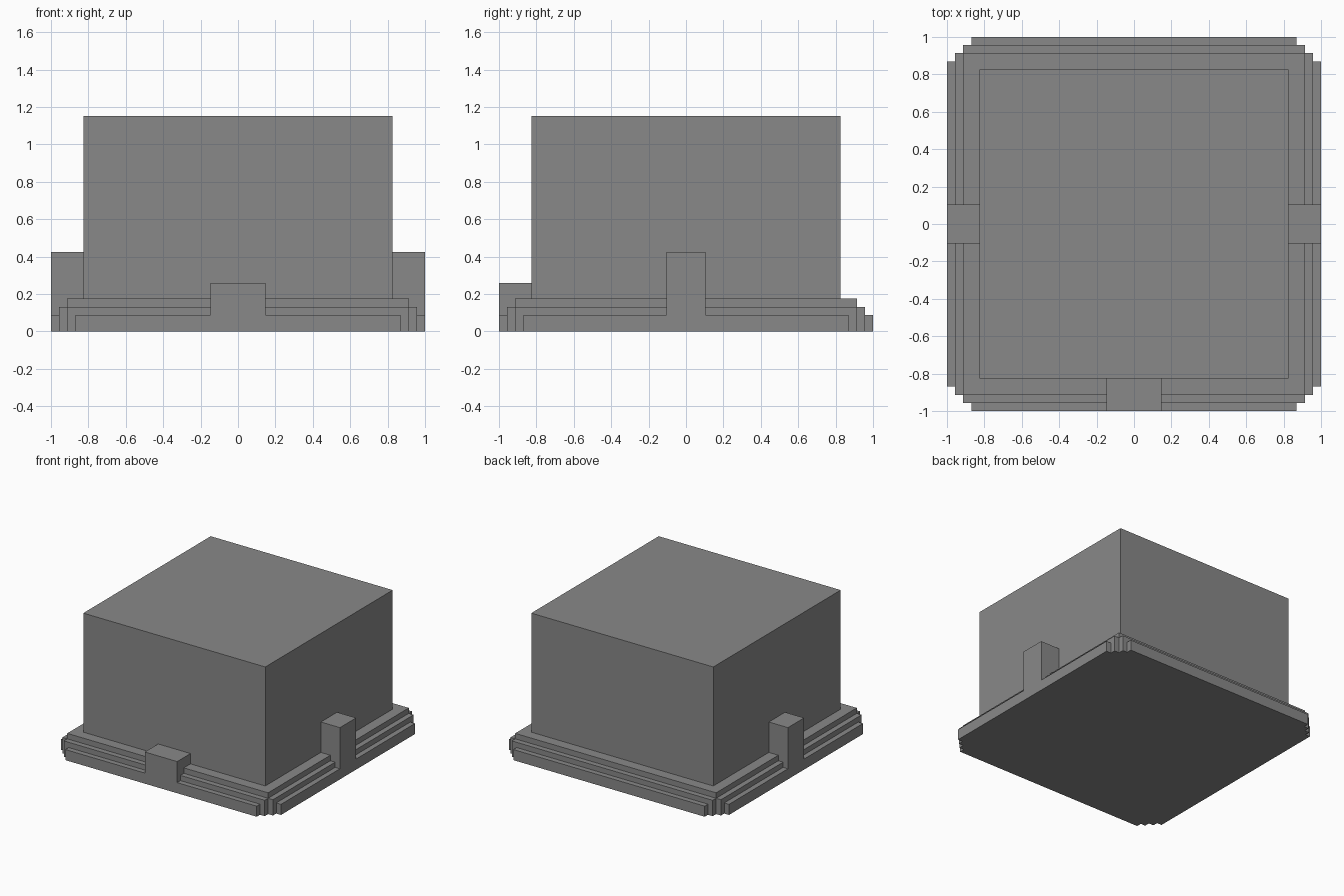
import bpy
import bmesh
from math import pi
from mathutils import Matrix

cube = bpy.data.objects.get("Cube")
if cube:
    bpy.data.objects.remove(cube, do_unlink=True)

GREY = (0.25, 0.25, 0.25, 1.0)
mat = bpy.data.materials.new("plain grey")
mat.use_nodes = True
mat.diffuse_color = GREY
mat.node_tree.nodes["Principled BSDF"].inputs["Base Color"].default_value = GREY

BODY = 0.827      # half width of the main block
PLINTH = 0.913    # half width of the top step
MIDDLE = 0.957    # reach of the middle step
OUTER = 1.0       # reach of the lowest step
PLINTH_TOP = 0.175


def extrude_profile(name, profile, spans, turn=0.0):
    """Extrude a (y, z) profile along x over each span, then turn it about z."""
    bm = bmesh.new()
    for x0, x1 in spans:
        face = bm.faces.new([bm.verts.new((x0, y, z)) for y, z in profile])
        out = bmesh.ops.extrude_face_region(bm, geom=[face])
        moved = [v for v in out["geom"] if isinstance(v, bmesh.types.BMVert)]
        bmesh.ops.translate(bm, verts=moved, vec=(x1 - x0, 0, 0))
    bmesh.ops.recalc_face_normals(bm, faces=bm.faces)
    bm.transform(Matrix.Rotation(turn, 4, "Z"))
    mesh = bpy.data.meshes.new(name)
    bm.to_mesh(mesh)
    bm.free()
    mesh.materials.append(mat)
    obj = bpy.data.objects.new(name, mesh)
    bpy.context.collection.objects.link(obj)
    return obj


def rect(y0, y1, z0, z1):
    return [(y0, z0), (y1, z0), (y1, z1), (y0, z1)]


# Main block standing on the square plinth
extrude_profile("main_block", rect(-BODY, BODY, PLINTH_TOP, 1.153), [(-BODY, BODY)])
extrude_profile("plinth", rect(-PLINTH, PLINTH, 0, PLINTH_TOP), [(-PLINTH, PLINTH)])

# Each side: turn from the front, pier half width and pier height
sides = {
    "front": (0, 0.147, 0.26),
    "left": (pi / 2, 0.105, 0.425),
    "back": (pi, 0, 0),
    "right": (-pi / 2, 0.105, 0.425),
}
for side, (turn, half, height) in sides.items():
    # Two lower steps, interrupted where a pier stands
    for step, near, far, length, top in (
        ("middle_step", PLINTH, MIDDLE, PLINTH, 0.13),
        ("lower_step", MIDDLE, OUTER, 0.87, 0.087),
    ):
        spans = [(-length, -half), (half, length)] if half else [(-length, length)]
        extrude_profile(f"{side}_{step}", rect(-far, -near, 0, top), spans, turn)
    # Pier resting on the plinth and dropping past its edge to the ground
    if half:
        profile = [(-BODY, PLINTH_TOP), (-PLINTH, PLINTH_TOP), (-PLINTH, 0),
                   (-OUTER, 0), (-OUTER, height), (-BODY, height)]
        extrude_profile(f"{side}_pier", profile, [(-half, half)], turn)
